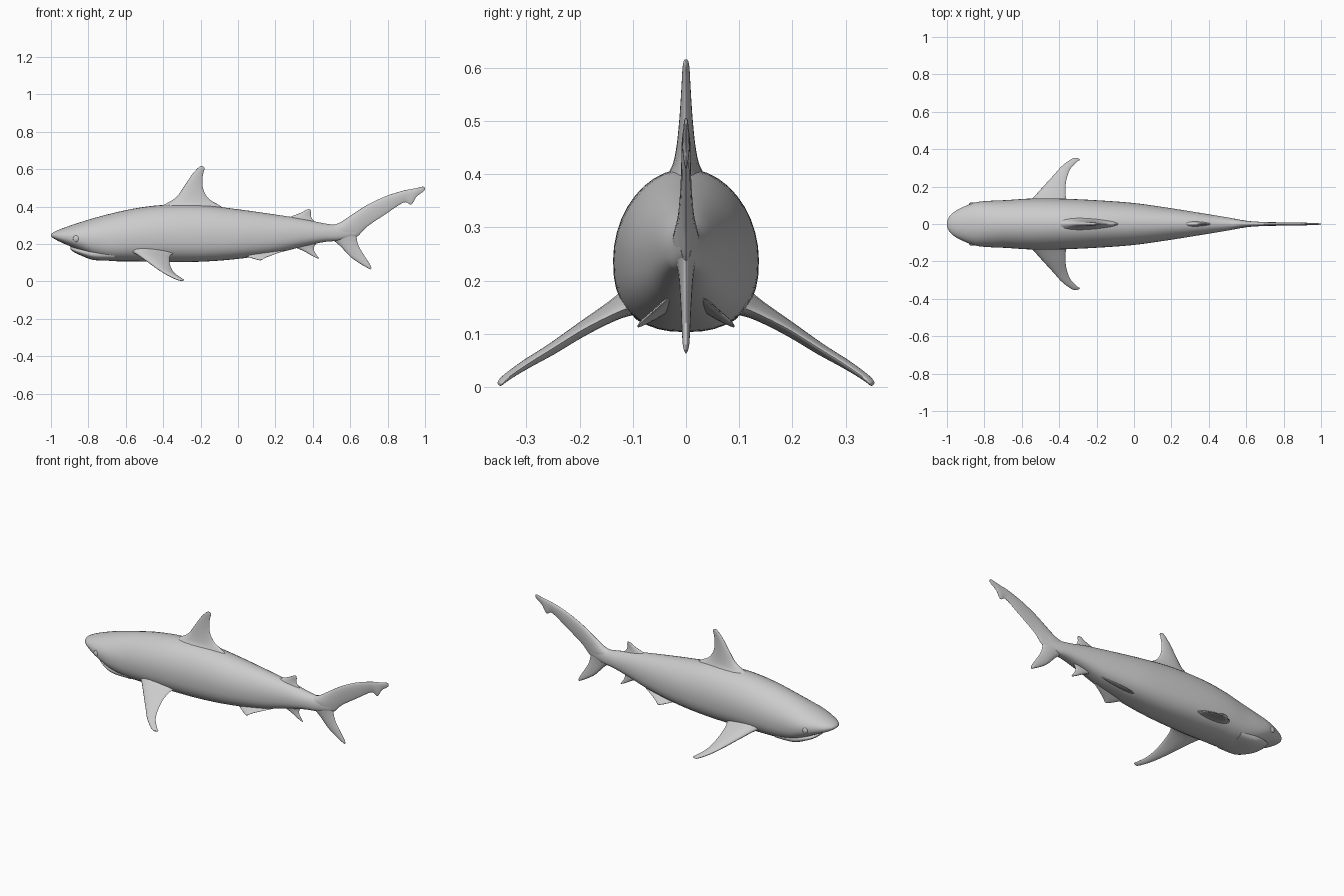
import bpy, bmesh, math
from mathutils import Vector

grey = bpy.data.materials.new("shark grey")
grey.diffuse_color = (0.6, 0.6, 0.6, 1)


def smooth_rows(rows, steps):
    """Catmull-Rom interpolation through rows of numbers."""
    out = []
    for i in range(len(rows) - 1):
        p0, p1 = rows[max(i - 1, 0)], rows[i]
        p2, p3 = rows[i + 1], rows[min(i + 2, len(rows) - 1)]
        for k in range(steps):
            t = k / steps
            out.append([0.5 * (2 * b + (c - a) * t + (2 * a - 5 * b + 4 * c - d) * t * t
                               + (3 * b - a - 3 * c + d) * t ** 3)
                        for a, b, c, d in zip(p0, p1, p2, p3)])
    return out + [list(rows[-1])]


def loft(name, rings, mirror=False):
    """Skin closed rings into a smooth object."""
    bm = bmesh.new()
    loops = [[bm.verts.new(p) for p in ring] for ring in rings]
    n = len(loops[0])
    for a, b in zip(loops, loops[1:]):
        for i in range(n):
            j = (i + 1) % n
            bm.faces.new((a[i], a[j], b[j], b[i]))
    bm.faces.new(loops[0])
    bm.faces.new(loops[-1])
    bmesh.ops.recalc_face_normals(bm, faces=bm.faces)
    me = bpy.data.meshes.new(name)
    bm.to_mesh(me)
    bm.free()
    ob = bpy.data.objects.new(name, me)
    bpy.context.collection.objects.link(ob)
    finish(ob, mirror)


def finish(ob, mirror):
    ob.data.materials.append(grey)
    if mirror:
        m = ob.modifiers.new("other side", 'MIRROR')
        m.use_axis = (False, True, False)
        m.use_mirror_merge = False
    bpy.ops.object.select_all(action='DESELECT')
    bpy.context.view_layer.objects.active = ob
    ob.select_set(True)
    bpy.ops.object.shade_smooth_by_angle(angle=math.radians(60))


def trunk(name, rows, sides=40):
    """Rows: x, top z, bottom z, half width. Belly is flatter than the back."""
    rings = []
    for x, zt, zb, w in smooth_rows(rows, 6):
        zc = zb + (zt - zb) * 0.45
        ring = []
        for i in range(sides):
            a = 2 * math.pi * i / sides
            c, s = math.cos(a), math.sin(a)
            e = 1.0 if s > 0 else 0.8
            y = w * math.copysign(abs(c) ** e, c)
            z = zc + (zt - zc) * s if s > 0 else zc - (zc - zb) * abs(s) ** e
            ring.append((x, y, z))
        rings.append(ring)
    loft(name, rings)


def fin(name, rows, normal, mirror=False, sides=20):
    """Rows: leading point xyz, trailing point xyz, half thickness."""
    n = Vector(normal).normalized()
    rings = []
    for r in smooth_rows(rows, 6):
        lead, trail, t = Vector(r[:3]), Vector(r[3:6]), r[6]
        ring = []
        for i in range(sides):
            a = 2 * math.pi * i / sides
            f = (1 - math.cos(a)) / 2
            ring.append(lead.lerp(trail, f) + n * (t * math.sin(a) * (1.25 - 0.6 * f)))
        rings.append(ring)
    loft(name, rings, mirror)


def flat_fin(name, rows):
    """Upright fin on the centre line. Rows: lead x, z, trail x, z, half thickness."""
    fin(name, [(a, 0, b, c, 0, d, t) for a, b, c, d, t in rows], (0, 1, 0))


# Body from snout to tail root
trunk("body", [
    (-1.0, .25, .241, .010), (-.99, .260, .232, .036), (-.96, .275, .215, .066),
    (-.90, .297, .188, .097), (-.84, .317, .160, .117), (-.77, .338, .128, .124),
    (-.68, .362, .109, .128), (-.55, .390, .107, .136), (-.40, .408, .104, .136),
    (-.20, .408, .105, .127), (0, .385, .120, .112), (.20, .357, .150, .084),
    (.35, .333, .187, .060), (.46, .310, .210, .042), (.54, .302, .218, .028),
    (.63, .310, .240, .010)])

# Lower jaw, set back under the snout to leave the mouth line
trunk("lower_jaw", [
    (-.895, .185, .172, .025), (-.88, .185, .158, .055), (-.84, .185, .138, .080),
    (-.77, .185, .114, .100), (-.66, .185, .110, .100)])

# Main back fin
flat_fin("dorsal_fin", [
    (-.44, .385, -.05, .37, .050), (-.385, .415, -.10, .407, .028),
    (-.33, .450, -.155, .440, .019), (-.29, .505, -.185, .490, .013),
    (-.25, .565, -.190, .545, .009), (-.22, .600, -.184, .585, .007),
    (-.203, .614, -.178, .603, .005), (-.193, .616, -.182, .612, .002)])

# Small back fin
flat_fin("second_dorsal_fin", [
    (.23, .325, .45, .295, .020), (.285, .347, .405, .325, .012),
    (.335, .366, .390, .348, .007), (.365, .382, .390, .372, .005),
    (.378, .387, .388, .384, .002)])

# Fin under the tail
flat_fin("anal_fin", [
    (.26, .205, .44, .225, .020), (.305, .182, .410, .190, .012),
    (.355, .160, .407, .165, .008), (.395, .137, .420, .142, .005),
    (.425, .122, .434, .122, .002)])

# Tail lobes
flat_fin("upper_tail_lobe", [
    (.48, .295, .50, .225, .028), (.54, .312, .59, .225, .024),
    (.60, .350, .638, .240, .016), (.69, .408, .69, .292, .011),
    (.79, .455, .79, .360, .009), (.88, .484, .885, .421, .008),
    (.915, .491, .922, .410, .007), (.94, .496, .938, .425, .006),
    (.96, .500, .955, .453, .005), (.985, .506, .988, .478, .004),
    (.998, .504, 1.0, .490, .002)])
flat_fin("lower_tail_lobe", [
    (.49, .235, .64, .300, .022), (.545, .190, .634, .240, .014),
    (.60, .132, .645, .190, .010), (.65, .096, .677, .135, .008),
    (.69, .073, .706, .090, .006), (.708, .063, .714, .070, .002)])

# Side fins, sweeping out and down
fin("pectoral_fin", [
    (-.60, .09, .175, -.33, .09, .155, .032), (-.55, .13, .152, -.36, .13, .140, .020),
    (-.49, .195, .110, -.367, .19, .110, .014), (-.435, .255, .070, -.358, .25, .073, .011),
    (-.39, .305, .041, -.340, .295, .045, .009), (-.345, .340, .018, -.308, .330, .021, .007),
    (-.318, .353, .007, -.290, .342, .009, .005), (-.303, .351, .004, -.290, .346, .005, .002)],
    (0, .5, .86), True)

# Paired belly fins
fin("pelvic_fin", [
    (0, .025, .150, .23, .020, .180, .022), (.03, .045, .140, .26, .030, .170, .011),
    (.065, .065, .128, .20, .055, .147, .008), (.10, .084, .117, .150, .078, .128, .005),
    (.118, .091, .113, .130, .089, .116, .002)], (0, .5, .86), True)

# Eyes, nearly flush with the head
bpy.ops.mesh.primitive_uv_sphere_add(segments=20, ring_count=12, radius=1)
eye = bpy.context.object
eye.name = "eye"
for v in eye.data.vertices:
    v.co = Vector((-.865 + v.co.x * .017, .108 + v.co.y * .008, .228 + v.co.z * .017))
finish(eye, True)
eye.location = (0, 0, 0)
